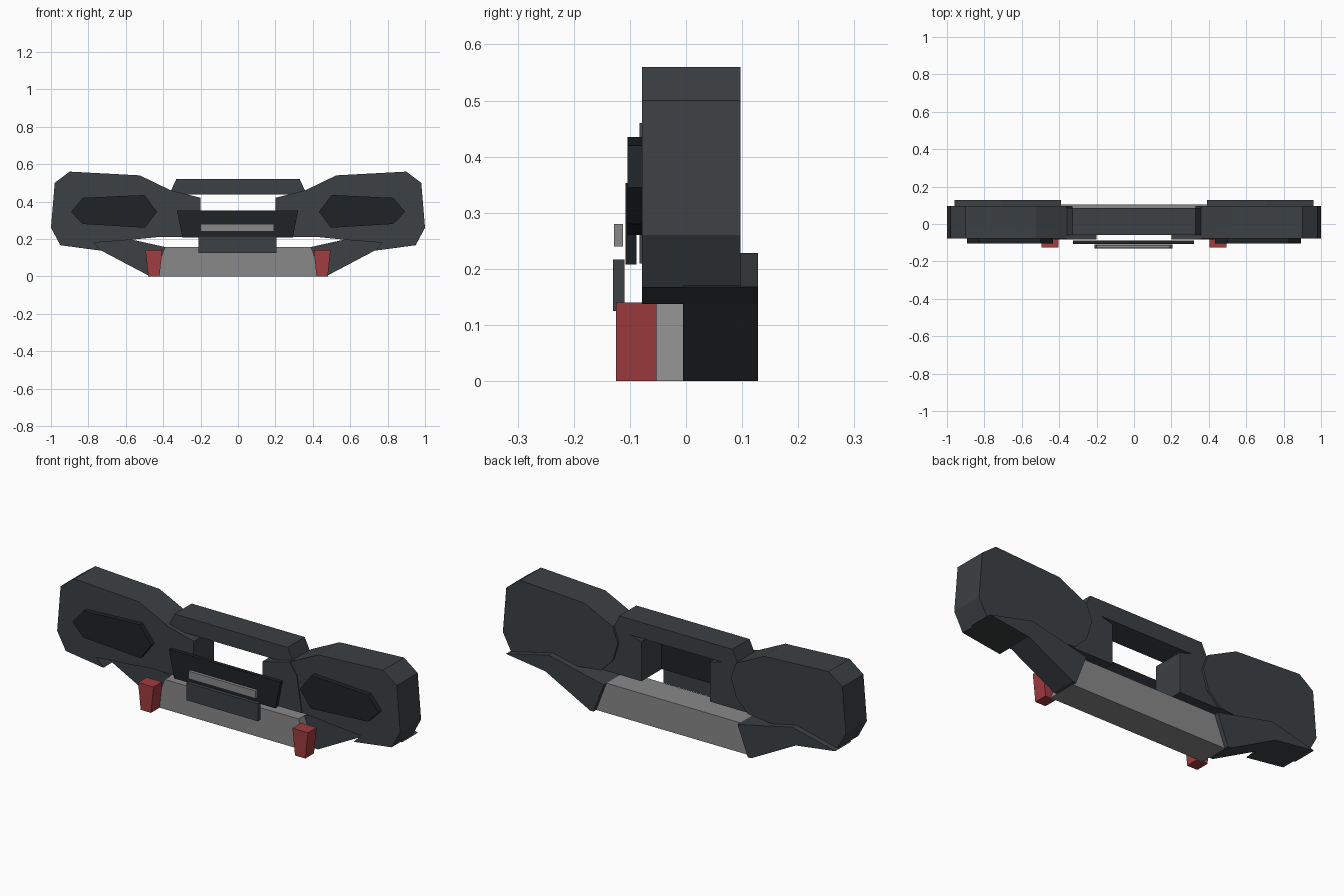
import bpy, bmesh

if "Cube" in bpy.data.objects:
    bpy.data.objects.remove(bpy.data.objects["Cube"])


def material(name, rgb):
    m = bpy.data.materials.new(name)
    m.diffuse_color = (*rgb, 1)
    m.use_nodes = True
    m.node_tree.nodes["Principled BSDF"].inputs["Base Color"].default_value = m.diffuse_color
    return m


SLATE = material("dark_slate", (0.045, 0.052, 0.056))
BLACK = material("near_black", (0.014, 0.017, 0.02))
RED = material("hook_red", (0.35, 0.045, 0.05))
GREY = material("mid_grey", (0.25, 0.25, 0.25))


def prism(name, outline, y0, y1, mat, side=1):
    """Extrude an (x, z) outline from y0 to y1; side=-1 mirrors it in x."""
    bm = bmesh.new()
    face = bm.faces.new([bm.verts.new((side * x, y0, z)) for x, z in outline])
    ext = bmesh.ops.extrude_face_region(bm, geom=[face])
    for v in ext["geom"]:
        if isinstance(v, bmesh.types.BMVert):
            v.co.y = y1
    bmesh.ops.recalc_face_normals(bm, faces=bm.faces)
    me = bpy.data.meshes.new(name)
    bm.to_mesh(me)
    bm.free()
    ob = bpy.data.objects.new(name, me)
    bpy.context.collection.objects.link(ob)
    me.materials.append(mat)
    return ob


def rect(x0, x1, z0, z1):
    return [(x0, z0), (x1, z0), (x1, z1), (x0, z1)]


# Outlines of the paired parts (right-hand side)
POD = [(0.90, 0.56), (0.98, 0.50), (1.0, 0.26), (0.95, 0.167), (0.73, 0.137),
       (0.77, 0.18), (0.58, 0.195), (0.43, 0.21), (0.36, 0.28), (0.33, 0.38),
       (0.36, 0.46), (0.525, 0.54)]
BRACKET = [(0.20, 0.21), (0.43, 0.21), (0.40, 0.40), (0.36, 0.46), (0.20, 0.42)]
WING = [(0.39, 0.157), (0.45, 0), (0.47, 0), (0.73, 0.137), (0.96, 0.168),
        (0.71, 0.228)]
INSET = [(0.893, 0.345), (0.83, 0.42), (0.50, 0.435), (0.433, 0.345),
         (0.497, 0.26), (0.83, 0.28)]
HOOK = [(0.405, 0.14), (0.495, 0.14), (0.48, 0), (0.42, 0)]

for s, tag in ((1, "right"), (-1, "left")):
    prism("end_pod_" + tag, POD, -0.078, 0.097, SLATE, s)
    prism("inner_bracket_" + tag, BRACKET, -0.083, 0.085, SLATE, s)
    prism("lower_wing_" + tag, WING, -0.005, 0.128, SLATE, s)
    prism("lamp_inset_" + tag, INSET, -0.104, -0.076, BLACK, s)
    prism("tow_hook_" + tag, HOOK, -0.125, -0.053, RED, s)

# Upper cross bar
prism("top_bar", [(-0.33, 0.52), (0.33, 0.52), (0.36, 0.455), (0.30, 0.437),
                  (-0.30, 0.437), (-0.36, 0.455)], -0.058, 0.085, SLATE)
# Centre panel, light strip and plate
prism("centre_panel", [(-0.327, 0.353), (0.322, 0.353), (0.293, 0.208),
                       (-0.297, 0.208)], -0.108, -0.088, BLACK)
prism("light_strip", rect(-0.2, 0.193, 0.24, 0.28), -0.128, -0.112, GREY)
prism("front_plate", rect(-0.21, 0.207, 0.125, 0.217), -0.13, -0.11, SLATE)
# Lower skid plate
prism("skid_plate", [(-0.39, 0.157), (0.39, 0.157), (0.45, 0), (-0.45, 0)],
      -0.053, 0.105, GREY)
